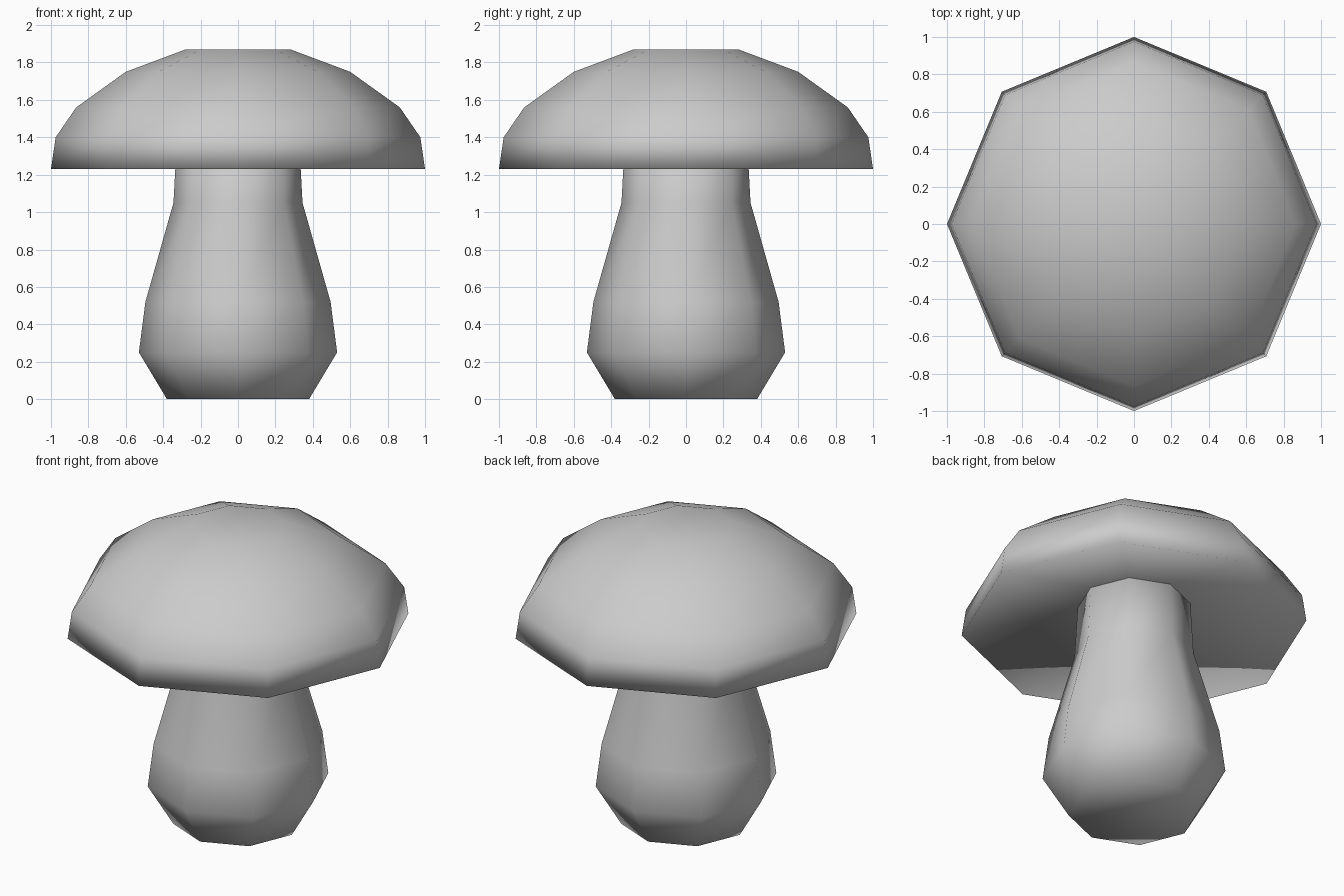
import bpy
import bmesh
from math import cos, sin, pi

cube = bpy.data.objects.get("Cube")
if cube:
    bpy.data.objects.remove(cube, do_unlink=True)

SIDES = 8

# Single plain colour
grey = bpy.data.materials.new("plain_grey")
grey.use_nodes = True
colour = (0.6, 0.6, 0.6, 1.0)
grey.diffuse_color = colour
grey.node_tree.nodes["Principled BSDF"].inputs["Base Color"].default_value = colour


def lathe(name, profile, apex=None):
    """Turn a (radius, height) profile, bottom to top; apex makes a hollow cone base."""
    bm = bmesh.new()
    rings = []
    for r, z in profile:
        angles = [2 * pi * i / SIDES for i in range(SIDES)]
        rings.append([bm.verts.new((r * cos(a), r * sin(a), z)) for a in angles])
    for low, high in zip(rings, rings[1:]):
        for i in range(SIDES):
            j = (i + 1) % SIDES
            bm.faces.new((low[i], low[j], high[j], high[i]))
    bm.faces.new(rings[-1])
    base = rings[0]
    if apex is None:
        bm.faces.new(base[::-1])
    else:
        tip = bm.verts.new((0, 0, apex))
        for i in range(SIDES):
            bm.faces.new((base[(i + 1) % SIDES], base[i], tip))
    mesh = bpy.data.meshes.new(name)
    bm.to_mesh(mesh)
    bm.free()
    mesh.materials.append(grey)
    mesh.shade_smooth()
    obj = bpy.data.objects.new(name, mesh)
    bpy.context.collection.objects.link(obj)
    return obj


# Stem: bulging foot, narrowing up into the cap
lathe("stem", [(0.38, 0), (0.53, 0.25), (0.495, 0.52),
               (0.345, 1.05), (0.325, 1.42)])

# Cap: flat-topped dome with a shallow hollow underside
lathe("cap", [(1.0, 1.23), (0.975, 1.4), (0.865, 1.56),
              (0.6, 1.75), (0.28, 1.87)], apex=1.45)
